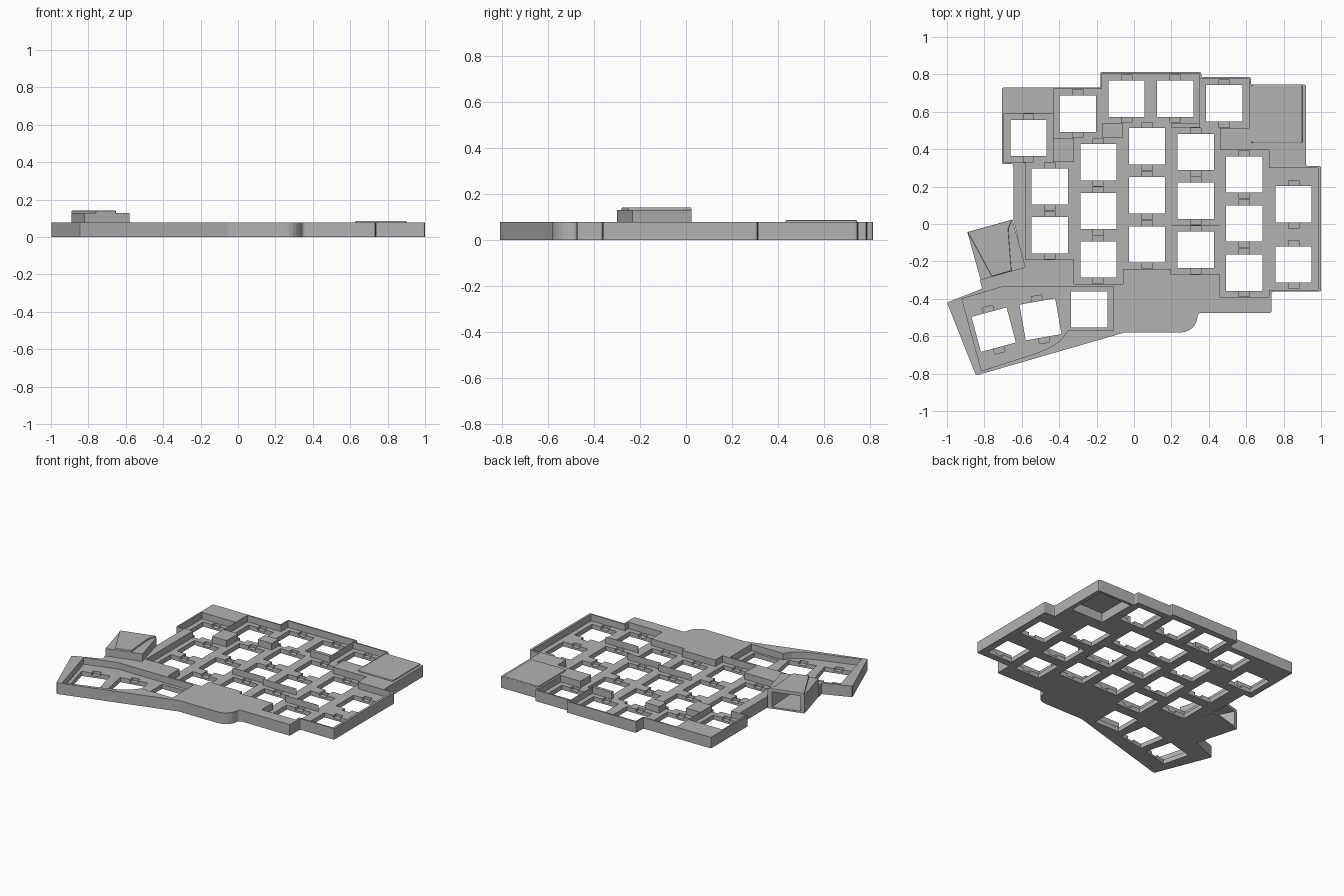
import bpy, bmesh, math
from mathutils import Matrix, Vector

if "Cube" in bpy.data.objects:
    bpy.data.objects.remove(bpy.data.objects["Cube"])

grey = bpy.data.materials.new("case_grey")
grey.use_nodes = True
colour = (0.45, 0.45, 0.45, 1)
grey.diffuse_color = colour
grey.node_tree.nodes["Principled BSDF"].inputs["Base Color"].default_value = colour

TOP, FLOOR, NOTCH = 0.078, 0.032, 0.014
HOLE, CELL = 0.097, 0.131


def prism(bm, pts, z0, z1):
    """Extrude a flat polygon from z0 up to z1."""
    face = bm.faces.new([bm.verts.new((x, y, z0)) for x, y in pts])
    new = bmesh.ops.extrude_face_region(bm, geom=[face])["geom"]
    moved = [v for v in new if isinstance(v, bmesh.types.BMVert)]
    bmesh.ops.translate(bm, verts=moved, vec=(0, 0, z1 - z0))


def rect(cx, cy, hx, hy, deg=0):
    rot = Matrix.Rotation(math.radians(deg), 2)
    corners = [(-hx, -hy), (hx, -hy), (hx, hy), (-hx, hy)]
    return [tuple(Vector((cx, cy)) + rot @ Vector(c)) for c in corners]


def make(name, prisms, round_sides=0, round_top=0):
    bm = bmesh.new()
    for pts, z0, z1 in prisms:
        prism(bm, pts, z0, z1)
    bmesh.ops.recalc_face_normals(bm, faces=bm.faces)
    if round_sides:
        upright = [e for e in bm.edges if abs(e.verts[0].co.z - e.verts[1].co.z) > 0.01
                   and e.calc_face_angle() > math.radians(50)]
        bmesh.ops.bevel(bm, geom=upright, offset=round_sides, segments=2,
                        profile=0.5, affect="EDGES")
    if round_top:
        high = max(v.co.z for v in bm.verts)
        rim = [e for e in bm.edges if all(v.co.z > high - 1e-5 for v in e.verts)]
        bmesh.ops.bevel(bm, geom=rim, offset=round_top, segments=2,
                        profile=0.5, affect="EDGES")
    mesh = bpy.data.meshes.new(name)
    bm.to_mesh(mesh)
    bm.free()
    mesh.materials.append(grey)
    obj = bpy.data.objects.new(name, mesh)
    bpy.context.scene.collection.objects.link(obj)
    return obj


def carve(target, cutters):
    """Subtract each cutter, then bake the result and drop the cutters."""
    for cutter in cutters:
        cutter.hide_render = True
        mod = target.modifiers.new("cut", "BOOLEAN")
        mod.operation, mod.solver = "DIFFERENCE", "EXACT"
        mod.use_self = True
        mod.object = cutter
    graph = bpy.context.evaluated_depsgraph_get()
    baked = bpy.data.meshes.new_from_object(target.evaluated_get(graph))
    target.modifiers.clear()
    target.data = baked
    for cutter in cutters:
        bpy.data.objects.remove(cutter)


# Key positions: staggered columns, upper row, thumb cluster
columns = [(-0.45, (0.20, -0.06)), (-0.19, (0.33, 0.07, -0.19)),
           (0.07, (0.415, 0.153, -0.11)), (0.33, (0.385, 0.125, -0.138)),
           (0.59, (0.265, 0.003, -0.26))]
keys = [(x, y, 0) for x, ys in columns for y in ys]
keys += [(-0.564, 0.46, 0), (-0.30, 0.59, 0), (-0.04, 0.67, 0),
         (0.22, 0.67, 0), (0.483, 0.645, 0)]
outer_keys = [(0.853, 0.105, 0), (0.853, -0.217, 0)]
tilted_keys = [(-0.50, -0.51, 10), (-0.75, -0.565, 15)]
straight_thumb = (-0.24, -0.457, 0)

# Case body outline
corner = [(0.25 + 0.09 * math.cos(math.radians(a)), -0.49 + 0.09 * math.sin(math.radians(a)))
          for a in range(0, -91, -15)]
outline = [(-0.705, 0.73), (-0.18, 0.73), (-0.18, 0.812), (0.36, 0.812), (0.36, 0.785),
           (0.625, 0.785), (0.625, 0.745), (0.92, 0.745), (0.92, 0.31), (1.0, 0.31),
           (1.0, -0.362), (0.735, -0.362), (0.735, -0.475), (0.35, -0.475)]
outline += corner + [(-0.05, -0.58), (-0.845, -0.81), (-1.0, -0.42), (-0.81, -0.345),
                     (-0.825, -0.30), (-0.585, -0.23), (-0.645, 0.025),
                     (-0.645, 0.32), (-0.705, 0.32)]
body = make("case_body", [(outline, 0, TOP)], round_sides=0.008)

# Sunken key wells: one cell per key, leaving raised islands between
thumb_well = [(-0.92, -0.40), (-0.70, -0.335), (-0.11, -0.335), (-0.11, -0.57),
              (-0.355, -0.57), (-0.39, -0.62), (-0.45, -0.66), (-0.52, -0.69),
              (-0.815, -0.785)]
wells = [(rect(x, y, CELL, CELL), FLOOR, 0.2) for x, y, _ in keys]
wells += [(rect(0.85, -0.026, 0.134, 0.326), FLOOR, 0.2), (thumb_well, FLOOR, 0.2)]

# Switch openings and the clip notches above and below them
clipped = keys + outer_keys + tilted_keys
holes = [(rect(x, y, HOLE, HOLE, a), -0.1, 0.2) for x, y, a in clipped + [straight_thumb]]
notches = [(rect(x, y, 0.028, 0.128, a), NOTCH, 0.2) for x, y, a in clipped]

# Controller pocket opening underneath
pocket = [(rect(0.765, 0.588, 0.125, 0.14), -0.1, 0.066)]
carve(body, [make("well_cutter", wells), make("notch_cutter", notches),
             make("hole_cutter", holes), make("pocket_cutter", pocket)])

# Raised controller cover
make("controller_cover", [(rect(0.764, 0.588, 0.137, 0.156), 0.07, 0.087)],
     round_sides=0.01, round_top=0.006)

# Angled cable port housing with a tapering tunnel and ridged roof
place = Matrix.Translation((-0.735, -0.138, 0)) @ Matrix.Rotation(math.radians(15.5), 4, "Z")
housing = make("port_housing", [(rect(0, 0, 0.125, 0.133), 0, 0.13)])
tunnel = [(-0.108, 0.2), (0.108, 0.2), (0.045, -0.11), (-0.055, -0.11)]
carve(housing, [make("tunnel_cutter", [(tunnel, 0.012, 0.118)])])
roof = [(-0.123, 0.133), (0.123, 0.133), (0.09, 0.09), (0.047, -0.13), (-0.062, -0.13)]
ridge = make("port_roof", [(roof, 0.122, 0.142)], round_top=0.004)
for part in (housing, ridge):
    part.data.transform(place)
